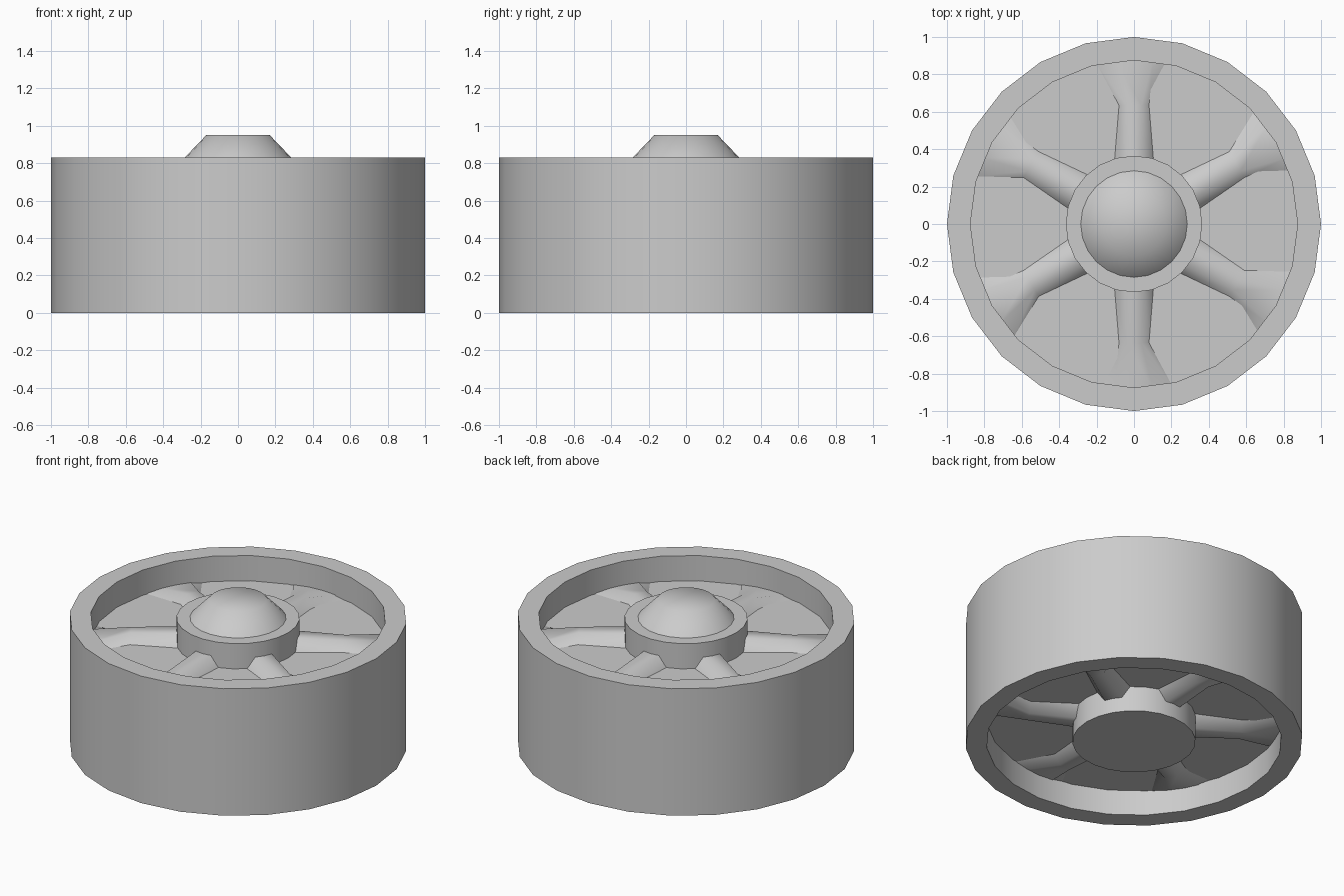
import bpy, bmesh
from math import cos, sin, pi, radians

if "Cube" in bpy.data.objects:
    bpy.data.objects.remove(bpy.data.objects["Cube"])

H = 0.83          # rim height
LO, HI = 0.165, 0.665   # lower and upper web faces


def finish(name, bm, angle):
    bmesh.ops.remove_doubles(bm, verts=bm.verts, dist=1e-4)
    bmesh.ops.recalc_face_normals(bm, faces=bm.faces)
    me = bpy.data.meshes.new(name)
    bm.to_mesh(me)
    bm.free()
    ob = bpy.data.objects.new(name, me)
    bpy.context.collection.objects.link(ob)
    bpy.ops.object.select_all(action='DESELECT')
    ob.select_set(True)
    bpy.context.view_layer.objects.active = ob
    bpy.ops.object.shade_smooth_by_angle(angle=radians(angle))
    return ob


def lathe(name, profile, sides=24, angle=30):
    # spin an (r, z) profile around z
    bm = bmesh.new()
    vs = [bm.verts.new((r, 0, z)) for r, z in profile]
    es = [bm.edges.new(p) for p in zip(vs, vs[1:])]
    bmesh.ops.spin(bm, geom=vs + es, cent=(0, 0, 0), axis=(0, 0, 1),
                   angle=2 * pi, steps=sides, use_merge=True)
    return finish(name, bm, angle)


# Tyre-like rim with recessed web on both sides
lathe("rim_and_web", [(0.3, HI), (0.875, HI), (0.875, H), (1, H),
                      (1, 0), (0.875, 0), (0.875, LO), (0.3, LO)])

# Hub drum, open on top under the cap
lathe("hub", [(0, 0), (0.365, 0), (0.365, H), (0.285, H)])

# Domed hub cap
lathe("hub_cap", [(0.285, H), (0.17, 0.95), (0, 0.95)], angle=60)

# Raised spokes: (radius, base half width, top half width, height)
stations = [(0.34, 0.107, 0.055, 0.07),
            (0.635, 0.083, 0.04, 0.06),
            (0.88, 0.215, 0.10, 0.008)]
bm = bmesh.new()
for i in range(6):
    a = pi / 6 + i * pi / 3
    c, s = cos(a), sin(a)
    for base, sign in ((HI, 1), (LO, -1)):
        rows = []
        for r, wb, wt, h in stations:
            sec = [(-wb, -0.004), (-wt, h), (wt, h), (wb, -0.004)]
            rows.append([bm.verts.new((r * c - w * s, r * s + w * c, base + sign * z))
                         for w, z in sec])
        for p, q in zip(rows, rows[1:]):
            for k in range(3):
                bm.faces.new((p[k], p[k + 1], q[k + 1], q[k]))
        bm.faces.new(rows[0])
        bm.faces.new(rows[-1])
        # underside closes the spoke inside the web
        for p, q in zip(rows, rows[1:]):
            bm.faces.new((p[0], p[3], q[3], q[0]))
finish("spokes", bm, 60)
